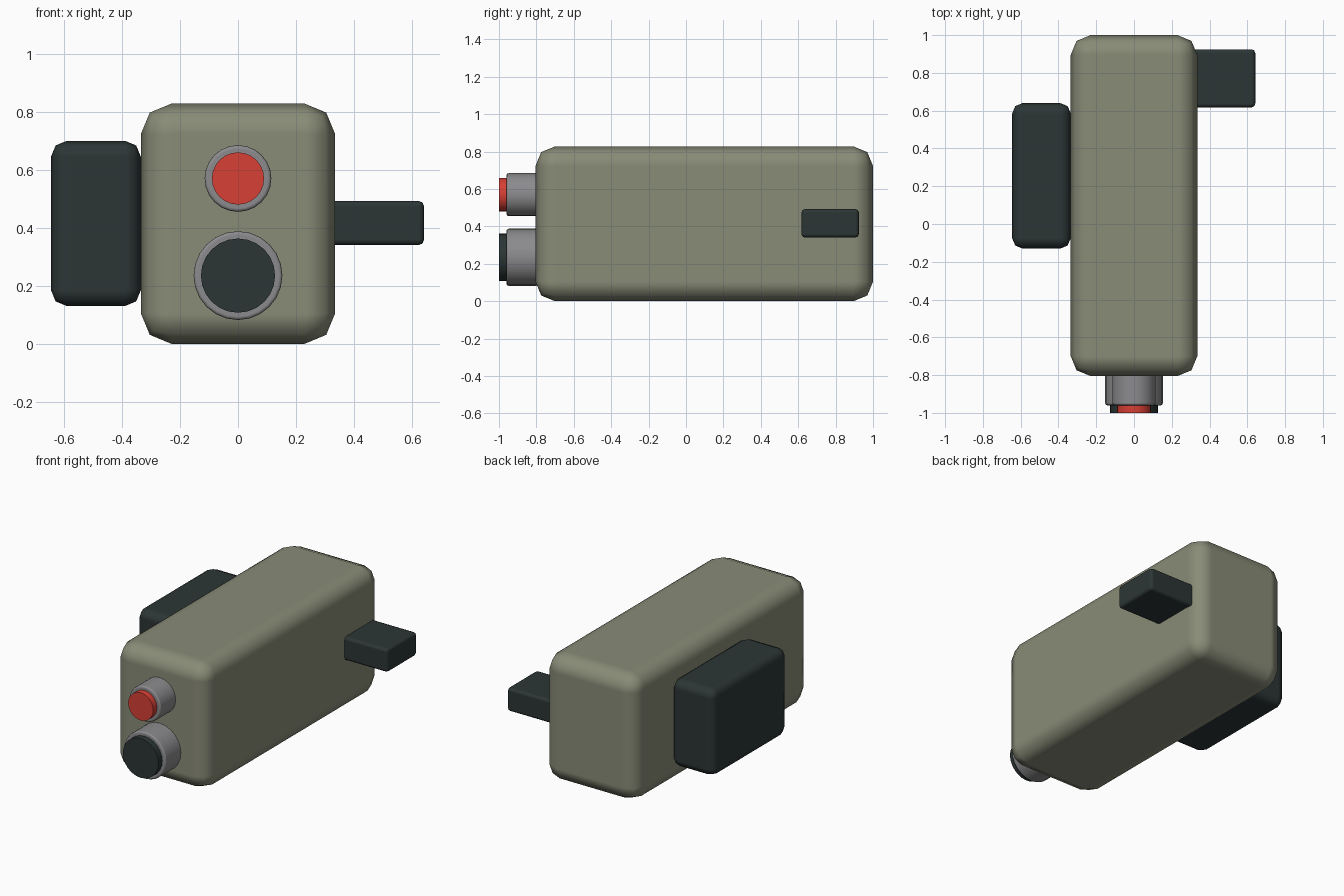
import bpy
import bmesh
from math import radians
from mathutils import Matrix, Vector

if "Cube" in bpy.data.objects:
    bpy.data.objects.remove(bpy.data.objects["Cube"], do_unlink=True)


def material(name, rgb):
    mat = bpy.data.materials.new(name)
    mat.use_nodes = True
    mat.diffuse_color = (*rgb, 1)
    mat.node_tree.nodes["Principled BSDF"].inputs["Base Color"].default_value = (*rgb, 1)
    return mat


olive = material("olive_grey", (0.25, 0.26, 0.185))
dark = material("dark_slate", (0.025, 0.036, 0.036))
grey = material("mid_grey", (0.26, 0.26, 0.27))
red = material("red", (0.68, 0.05, 0.035))


def finish(bm, name, mat, bevel, segments):
    mesh = bpy.data.meshes.new(name)
    bm.to_mesh(mesh)
    bm.free()
    mesh.materials.append(mat)
    obj = bpy.data.objects.new(name, mesh)
    bpy.context.collection.objects.link(obj)
    if bevel:
        mod = obj.modifiers.new("rounded_edges", "BEVEL")
        mod.width = bevel
        mod.segments = segments
        mod.limit_method = "ANGLE"
        mod.angle_limit = radians(40)
        mod.harden_normals = True
    bpy.ops.object.select_all(action="DESELECT")
    obj.select_set(True)
    bpy.context.view_layer.objects.active = obj
    bpy.ops.object.shade_smooth_by_angle(angle=radians(50))
    return obj


def box(name, low, high, mat, bevel):
    low, high = Vector(low), Vector(high)
    bm = bmesh.new()
    bmesh.ops.create_cube(bm, size=1, matrix=Matrix.Translation((low + high) / 2)
                          @ Matrix.Diagonal((*(high - low), 1)))
    return finish(bm, name, mat, bevel, 2)


def disc(name, radius, z, front, back, mat, bevel=0):
    bm = bmesh.new()
    place = Matrix.Translation((0, (front + back) / 2, z)) @ Matrix.Rotation(radians(90), 4, "X")
    bmesh.ops.create_cone(bm, cap_ends=True, segments=24, radius1=radius, radius2=radius,
                          depth=back - front, matrix=place)
    return finish(bm, name, mat, bevel, 2)


# Main housing
box("body", (-0.335, -0.805, 0), (0.335, 1, 0.828), olive, 0.105)

# Side attachments
box("side_pack", (-0.645, -0.13, 0.13), (-0.335, 0.64, 0.70), dark, 0.055)
box("side_handle", (0.29, 0.617, 0.34), (0.642, 0.925, 0.493), dark, 0.02)

# Front fittings: a grey collar with a coloured cap each
for name, z, collar, cap, mat in (("upper", 0.57, 0.115, 0.09, red),
                                  ("lower", 0.235, 0.153, 0.128, dark)):
    disc(name + "_collar", collar, z, -0.96, -0.79, grey, 0.012)
    disc(name + "_cap", cap, z, -1, -0.94, mat)
